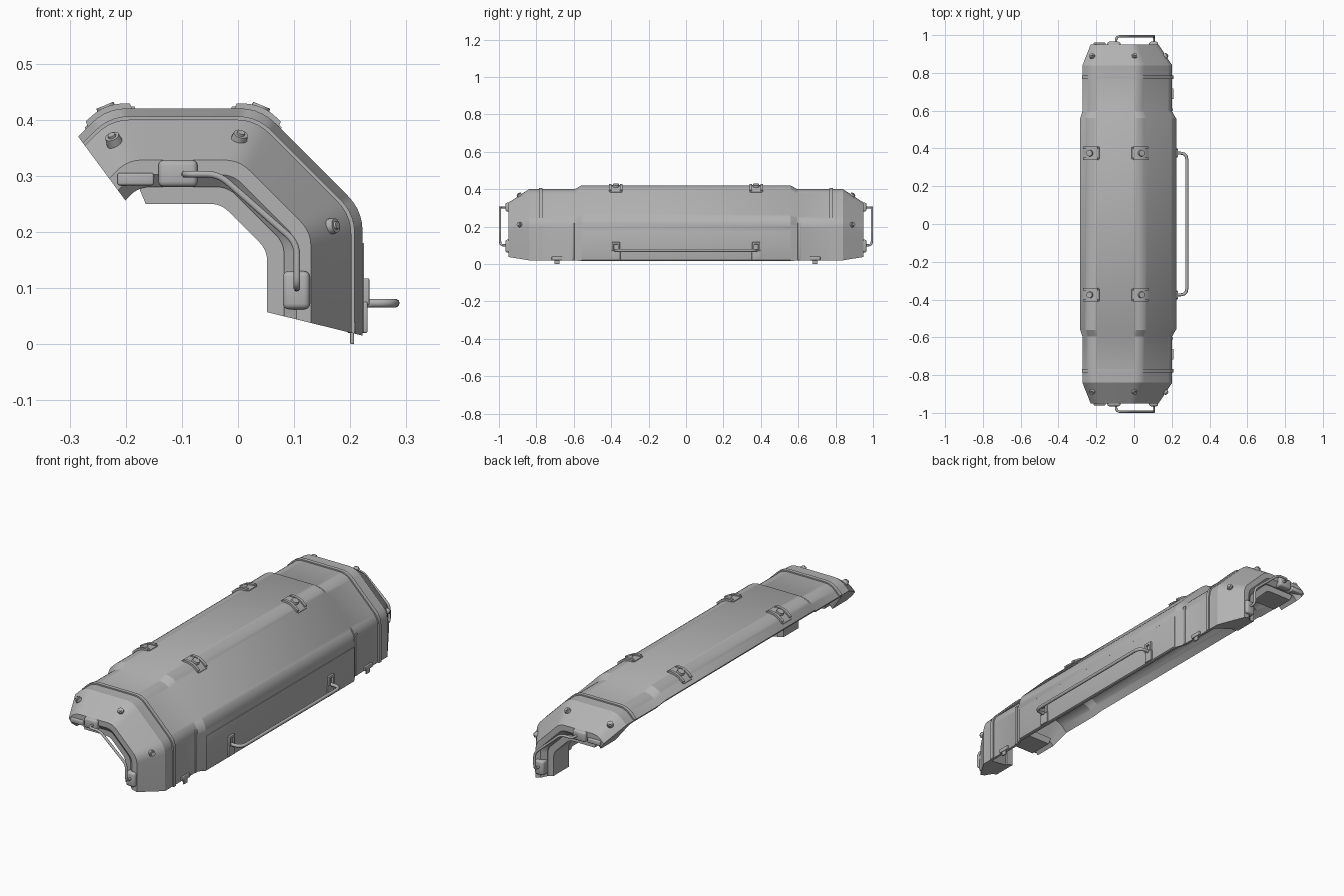
import bpy, bmesh, math
from mathutils import Vector, Matrix

cube = bpy.data.objects.get("Cube")
if cube:
    bpy.data.objects.remove(cube)

grey = bpy.data.materials.new("plain_grey")
grey.use_nodes = True
GREY = (0.45, 0.45, 0.45, 1)
grey.diffuse_color = GREY
grey.node_tree.nodes["Principled BSDF"].inputs["Base Color"].default_value = GREY


def finish(obj, angle=30):
    obj.data.materials.append(grey)
    bpy.ops.object.select_all(action='DESELECT')
    obj.select_set(True)
    bpy.context.view_layer.objects.active = obj
    bpy.ops.object.shade_smooth_by_angle(angle=math.radians(angle))


def from_bmesh(name, bm):
    bmesh.ops.recalc_face_normals(bm, faces=bm.faces)
    mesh = bpy.data.meshes.new(name)
    bm.to_mesh(mesh)
    bm.free()
    obj = bpy.data.objects.new(name, mesh)
    bpy.context.collection.objects.link(obj)
    finish(obj)
    return obj


def rounded(points, reach, steps=5):
    """Round the inner corners of a polyline."""
    out = [points[0]]
    for a, b, c in zip(points, points[1:], points[2:]):
        p, q = b + (a - b).normalized() * reach, b + (c - b).normalized() * reach
        for i in range(steps + 1):
            t = i / steps
            out.append(p * (1 - t) ** 2 + b * 2 * t * (1 - t) + q * t * t)
    return out + [points[-1]]


def corners(d):
    """Faceted arch section, moved inward by d, ends cut radially."""
    k = d * math.sqrt(2)
    s = k / 0.2
    return [Vector((-0.285 + 0.085 * s, 0.37 - 0.115 * s)),
            Vector((k - d - 0.235, 0.42 - d)),
            Vector((0.04 + d - k, 0.42 - d)),
            Vector((0.222 - d, 0.238 + d - k)),
            Vector((0.222 - d, 0.015 + 0.246 * d))]


def arch(d):
    return rounded(corners(d), 0.037 - 0.12 * d)


def short_arch(d):
    return rounded(corners(d)[1:], 0.02)


def bend(index, length):
    """Section function for a strip folded over one bend of the arch."""
    def section(d):
        a, b, c = corners(d)[index - 1:index + 2]
        return rounded([b + (a - b).normalized() * length, b,
                        b + (c - b).normalized() * length], 0.037)
    return section


def sweep(name, loop, section):
    """Sweep a closed (y, depth) loop along the arch."""
    bm = bmesh.new()
    rows = [[bm.verts.new((p.x, y, p.y)) for p in section(d)] for y, d in loop]
    for r0, r1 in zip(rows, rows[1:] + rows[:1]):
        for i in range(len(r0) - 1):
            bm.faces.new((r0[i], r0[i + 1], r1[i + 1], r1[i]))
    for end in (0, -1):
        cap = bm.faces.new([r[end] for r in rows])
        bmesh.ops.triangulate(bm, faces=[cap])
    return from_bmesh(name, bm)


def band(name, y0, y1, d0, d1, section):
    return sweep(name, [(y0, d0), (y1, d0), (y1, d1), (y0, d1)], section)


def box(name, x0, x1, y0, y1, z0, z1, bevel=0.0):
    bm = bmesh.new()
    size = Vector((x1 - x0, abs(y1 - y0), z1 - z0))
    mid = Vector((x0 + x1, y0 + y1, z0 + z1)) / 2
    bmesh.ops.create_cube(bm, size=1, matrix=Matrix.Translation(mid) @ Matrix.Diagonal(size.to_4d()))
    if bevel:
        bmesh.ops.bevel(bm, geom=bm.edges[:], offset=bevel, segments=3, profile=0.5, affect='EDGES')
    return from_bmesh(name, bm)


def disc(name, at, normal, radius, depth):
    bm = bmesh.new()
    turn = Vector(normal).to_track_quat('Z', 'Y').to_matrix().to_4x4()
    bmesh.ops.create_cone(bm, cap_ends=True, segments=20, radius1=radius, radius2=radius * 0.85,
                          depth=depth, matrix=Matrix.Translation(at) @ turn)
    return from_bmesh(name, bm)


def tube(name, points, radius, reach):
    curve = bpy.data.curves.new(name, 'CURVE')
    curve.dimensions = '3D'
    curve.bevel_depth = radius
    curve.bevel_resolution = 3
    curve.use_fill_caps = True
    path = rounded([Vector(p) for p in points], reach)
    spline = curve.splines.new('POLY')
    spline.points.add(len(path) - 1)
    for point, p in zip(spline.points, path):
        point.co = (*p, 1)
    obj = bpy.data.objects.new(name, curve)
    bpy.context.collection.objects.link(obj)
    bpy.ops.object.select_all(action='DESELECT')
    obj.select_set(True)
    bpy.context.view_layer.objects.active = obj
    bpy.ops.object.convert(target='MESH')
    finish(bpy.context.view_layer.objects.active, 40)


# Hollow lid shell with stepped, tapered ends and thick end walls
outer = [(0.56, 0), (0.595, 0.02), (0.84, 0.02), (0.95, 0.092), (0.95, 0.118), (0.93, 0.14)]
inner = [(0.82, 0.14), (0.8, 0.035), (0.6, 0.035), (0.565, 0.015)]
half = outer + inner
sweep("lid_shell", half + [(-y, d) for y, d in reversed(half)], arch)

# Lower panel on the long wall, with its carrying bar
box("lower_side_panel", 0.215, 0.2245, -0.56, 0.56, 0.02, 0.18, 0.002)
tube("side_bar", [(0.22, -0.375, 0.073), (0.28, -0.375, 0.073),
                  (0.28, 0.375, 0.073), (0.22, 0.375, 0.073)], 0.008, 0.035)

for side, end in ((-1, "front"), (1, "back")):
    # Raised ribs and inner lip
    band(end + "_rib", side * 0.767, side * 0.785, 0.014, 0.03, arch)
    band(end + "_inner_lip", side * 0.925, side * 0.81, 0.135, 0.17, short_arch)
    box(end + "_wall_rib", 0.195, 0.206, side * 0.597, side * 0.612, 0.02, 0.22, 0.002)

    # Bar bracket
    y = side * 0.375
    box(end + "_bar_bracket", 0.215, 0.231, y - 0.024, y + 0.024, 0.02, 0.075, 0.003)
    for edge in (-1, 1):
        yy = y + edge * 0.016
        box(end + "_bracket_cheek", 0.215, 0.234, yy - 0.005, yy + 0.005, 0.07, 0.115, 0.002)
    box(end + "_bracket_top", 0.215, 0.234, y - 0.021, y + 0.021, 0.105, 0.117, 0.002)

    # Folded latches over the two upper bends
    for index, label in ((1, "_outer_latch"), (2, "_inner_latch")):
        name = end + label
        band(name + "_plate", y - 0.032, y + 0.032, -0.003, 0.005, bend(index, 0.052))
        for edge in (-1, 1):
            yy = y + edge * 0.029
            band(name + "_rail", yy - 0.007, yy + 0.007, -0.009, 0.004, bend(index, 0.046))
        lean = 0.414 * (1 if index == 2 else -1)
        top = corners(0)[index]
        normal = Vector((lean, 0, 1)).normalized()
        disc(name + "_hub", Vector((top.x, y, top.y)) - normal * 0.004, normal, 0.019, 0.02)

    # Hooded studs on the tapered end faces
    slope = Vector((0.072, 0.11)).normalized()
    for n, (x, z, nx, nz) in enumerate(((-0.222, 0.364, -0.38, 0.92),
                                        (0.003, 0.368, 0.3, 0.95),
                                        (0.168, 0.21, 0.98, 0.2))):
        normal = Vector((nx * slope.y, side * slope.x, nz * slope.y))
        at = Vector((x, side * 0.89, z))
        disc(end + "_stud_" + str(n), at, normal, 0.015, 0.016)
        disc(end + "_stud_tip_" + str(n), at + normal * 0.008, normal, 0.008, 0.008)

    # End grip with its two mounting pads
    y0, y1 = side * 0.95, side * 0.994
    tube(end + "_grip", [(-0.095, y0, 0.303), (-0.095, y1, 0.303), (-0.035, y1, 0.303),
                         (0.105, y1, 0.18), (0.105, y1, 0.1), (0.105, y0, 0.1)], 0.006, 0.022)
    box(end + "_upper_pad", -0.142, -0.072, side * 0.925, side * 0.965, 0.28, 0.328, 0.01)
    box(end + "_lower_pad", 0.08, 0.128, side * 0.925, side * 0.965, 0.062, 0.13, 0.01)
    box(end + "_corner_block", -0.215, -0.15, side * 0.93, side * 0.96, 0.283, 0.305, 0.004)

    # Closing clip under the long wall
    y = side * 0.69
    box(end + "_clip_plate", 0.195, 0.21, y - 0.028, y + 0.028, 0.02, 0.04, 0.003)
    box(end + "_clip_tongue", 0.2, 0.207, y - 0.014, y + 0.014, 0, 0.03, 0.002)
